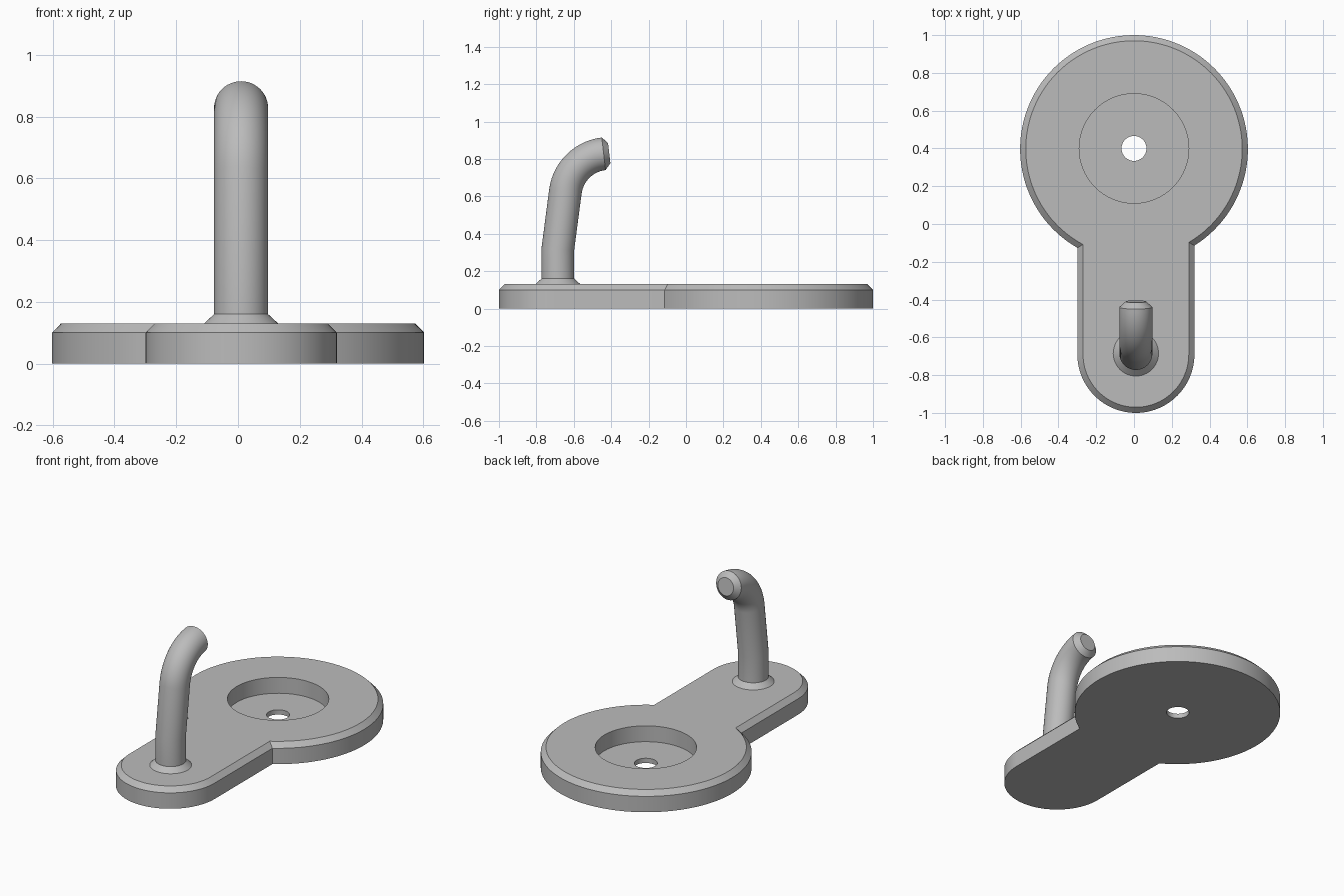
import bpy
import bmesh
from math import sin, cos, pi, atan2, sqrt, radians

cube = bpy.data.objects.get("Cube")
if cube:
    bpy.data.objects.remove(cube, do_unlink=True)

GREY = (0.5, 0.5, 0.5, 1)
material = bpy.data.materials.new("plain grey")
material.use_nodes = True
material.diffuse_color = GREY
material.node_tree.nodes["Principled BSDF"].inputs["Base Color"].default_value = GREY

DISC_Y, DISC_R = 0.397, 0.603
TAB_X, TAB_Y, TAB_R = 0.01, -0.69, 0.31
TOP, CHAMFER = 0.13, 0.03


def arc(x, y, r, start, end, steps):
    return [(x + r * cos(start + (end - start) * i / steps),
             y + r * sin(start + (end - start) * i / steps)) for i in range(steps + 1)]


def outline(inset):
    """Disc joined to a round-ended tab, shrunk by the inset."""
    big, small = DISC_R - inset, TAB_R - inset
    right, left = TAB_X + small, TAB_X - small
    start = atan2(-sqrt(big**2 - right**2), right)
    end = atan2(-sqrt(big**2 - left**2), left) + 2 * pi
    return arc(0, DISC_Y, big, start, end, 96) + arc(TAB_X, TAB_Y, small, pi, 2 * pi, 48)


def circle(r):
    return arc(0, 0.4, r, 0, 2 * pi, 64)[:-1]


def add_ring(bm, points):
    return [bm.verts.new(p) for p in points]


def skin(bm, rings):
    """Join each ring to the next with quads."""
    for a, b in zip(rings, rings[1:]):
        for i in range(len(a)):
            j = (i + 1) % len(a)
            bm.faces.new((a[i], a[j], b[j], b[i]))


def fill(bm, *rings):
    """Close the flat area between loops."""
    edges = [bm.edges.get((r[i - 1], r[i])) for r in rings for i in range(len(r))]
    bmesh.ops.triangle_fill(bm, edges=edges, use_beauty=True)


def finish(bm, name):
    bmesh.ops.recalc_face_normals(bm, faces=bm.faces[:])
    mesh = bpy.data.meshes.new(name)
    bm.to_mesh(mesh)
    bm.free()
    mesh.materials.append(material)
    obj = bpy.data.objects.new(name, mesh)
    bpy.context.collection.objects.link(obj)
    bpy.ops.object.select_all(action="DESELECT")
    obj.select_set(True)
    bpy.context.view_layer.objects.active = obj
    bpy.ops.object.shade_smooth_by_angle(angle=radians(30))


# Base plate with chamfered rim, round recess and through hole
bm = bmesh.new()
outer = [add_ring(bm, [(x, y, z) for x, y in outline(d)])
         for d, z in ((0, 0), (0, TOP - CHAMFER), (CHAMFER, TOP))]
inner = [add_ring(bm, [(x, y, z) for x, y in circle(r)])
         for r, z in ((0.29, TOP), (0.29, 0.03), (0.066, 0.03), (0.066, 0))]
skin(bm, outer)
skin(bm, inner)
fill(bm, outer[-1], inner[0])
fill(bm, outer[0], inner[-1])
finish(bm, "base_plate")

# Bent hook: stations of (y, z, lean from vertical, radius)
ROD = 0.0875
LEAN, TIP = radians(7.4), radians(83.3)
BEND, STEPS = 0.234, 20
foot_y, knee_y, knee_z = -0.685, -0.645, 0.625
stations = [(foot_y, TOP, 0, 0.12), (foot_y, TOP + 0.03, 0, ROD),
            (foot_y, 0.32, LEAN / 2, ROD)]
for i in range(STEPS + 1):
    a = LEAN + (TIP - LEAN) * i / STEPS
    stations.append((knee_y + BEND * (cos(LEAN) - cos(a)),
                     knee_z + BEND * (sin(a) - sin(LEAN)), a, ROD))
y, z = stations[-1][:2]
stations.append((y + CHAMFER * sin(TIP), z + CHAMFER * cos(TIP), TIP, ROD - 0.033))

bm = bmesh.new()
rings = [add_ring(bm, [(TAB_X + u, y + v * cos(a), z - v * sin(a))
                       for u, v in arc(0, 0, r, 0, 2 * pi, 48)[:-1]])
         for y, z, a, r in stations]
skin(bm, rings)
bm.faces.new(rings[0])
bm.faces.new(rings[-1])
finish(bm, "hook")
